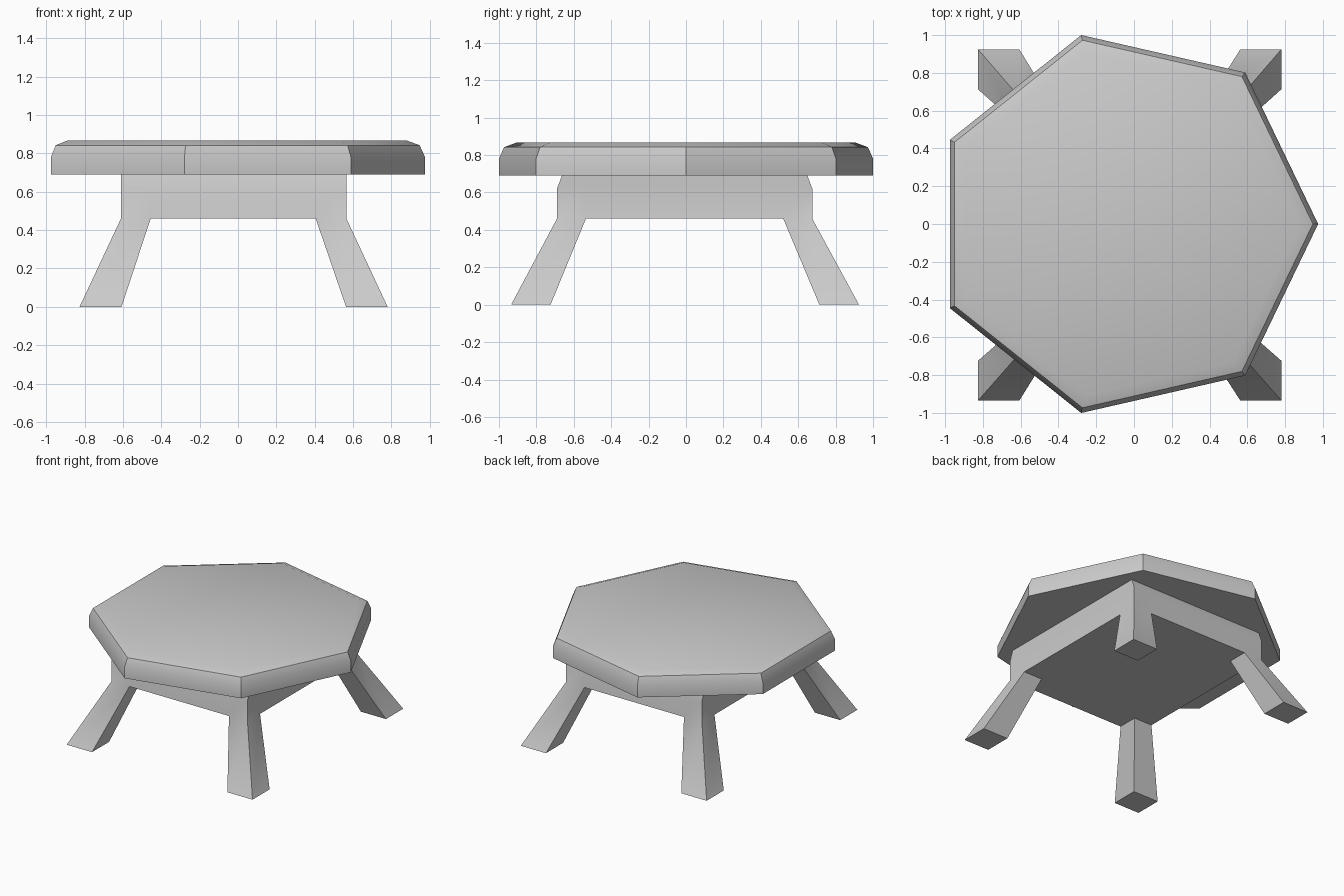
import bpy, bmesh, math

if "Cube" in bpy.data.objects:
    bpy.data.objects.remove(bpy.data.objects["Cube"])


def finish(name, bm):
    bmesh.ops.recalc_face_normals(bm, faces=bm.faces[:])
    mesh = bpy.data.meshes.new(name)
    bm.to_mesh(mesh)
    bm.free()
    obj = bpy.data.objects.new(name, mesh)
    bpy.context.collection.objects.link(obj)
    bpy.ops.object.select_all(action='DESELECT')
    obj.select_set(True)
    bpy.context.view_layer.objects.active = obj
    bpy.ops.object.shade_smooth_by_angle(angle=math.radians(30))
    return obj


def bridge(bm, low, high):
    n = len(low)
    for i in range(n):
        j = (i + 1) % n
        bm.faces.new((low[i], low[j], high[j], high[i]))


# Tabletop: seven-sided slab with a rounded upper rim
bm = bmesh.new()
rings = []
for r, z in [(1.026, 0.69), (1.026, 0.78), (0.998, 0.842), (0.932, 0.866)]:
    rings.append([bm.verts.new((-0.051 + r * math.cos(i * math.tau / 7),
                                r * math.sin(i * math.tau / 7), z)) for i in range(7)])
for low, high in zip(rings, rings[1:]):
    bridge(bm, low, high)
bm.faces.new(rings[0])
bm.faces.new(rings[-1])
finish("tabletop", bm)

# Base: solid apron block with four splayed legs drawn out of its corners
xs, ys = [-0.61, -0.455, 0.405, 0.565], [-0.69, -0.535, 0.52, 0.675]
foot_x, foot_y = [-0.826, -0.607, 0.563, 0.78], [-0.935, -0.724, 0.713, 0.925]
bm = bmesh.new()
grid = {(i, j): bm.verts.new((xs[i], ys[j], 0.46)) for i in range(4) for j in range(4)}
rim = ([(i, 0) for i in range(3)] + [(3, j) for j in range(3)]
       + [(i, 3) for i in (3, 2, 1)] + [(0, j) for j in (3, 2, 1)])

# Apron walls, leaning in at the top of the front and back
ring = [grid[k] for k in rim]
for z, inset in [(0.62, 0.0), (0.70, 0.03)]:
    lean = {0: inset, 3: -inset}
    upper = [bm.verts.new((xs[i], ys[j] + lean.get(j, 0), z)) for i, j in rim]
    bridge(bm, ring, upper)
    ring = upper
bm.faces.new(ring)

# Underside cells; the corner cells become legs
for i in range(3):
    for j in range(3):
        keys = [(i, j), (i + 1, j), (i + 1, j + 1), (i, j + 1)]
        cell = [grid[k] for k in keys]
        if i != 1 and j != 1:
            foot = [bm.verts.new((foot_x[a], foot_y[b], 0)) for a, b in keys]
            bridge(bm, foot, cell)
            bm.faces.new(foot)
        else:
            bm.faces.new(cell)
finish("base_with_legs", bm)
